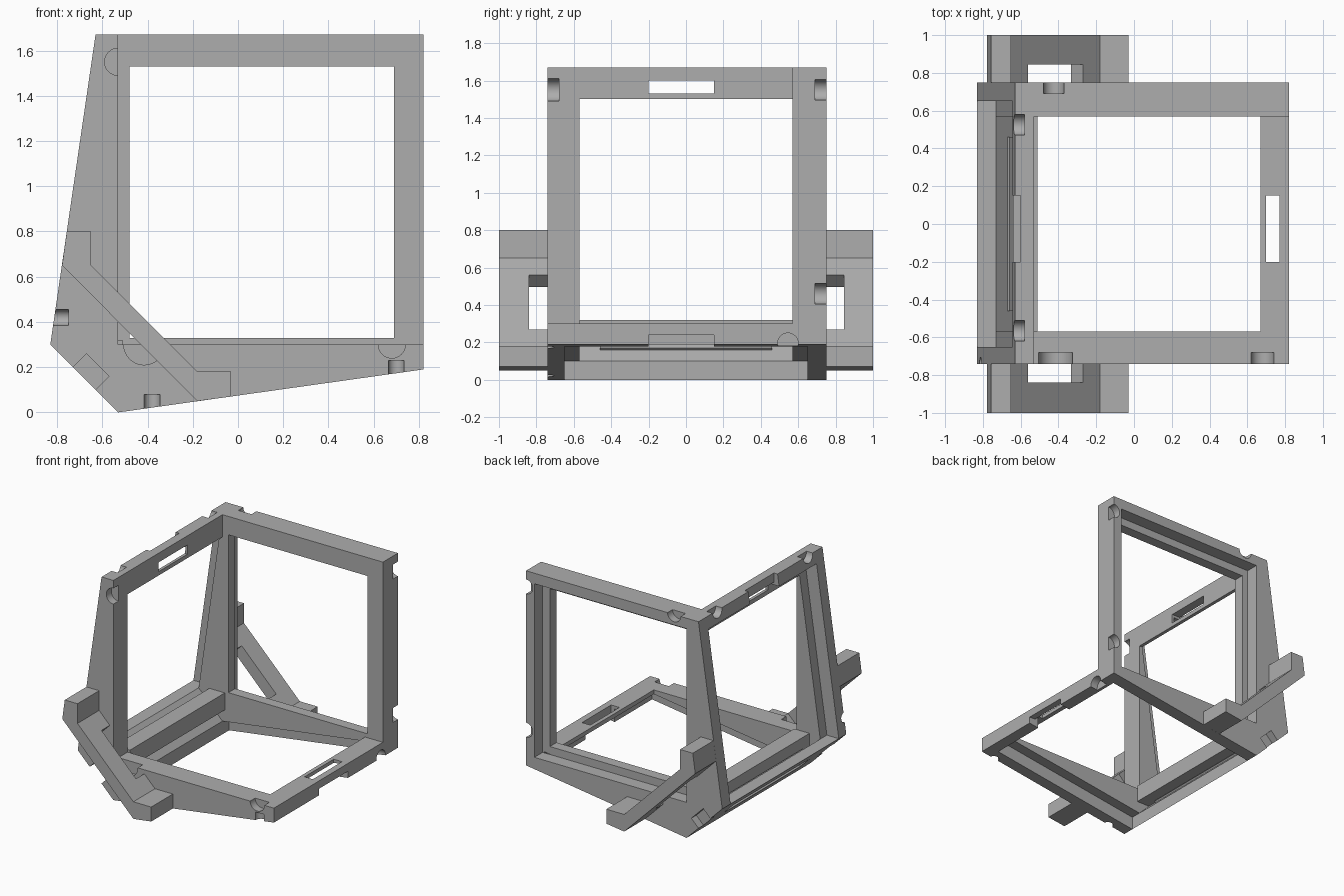
import bpy, bmesh, math
from mathutils import Matrix, Vector

if "Cube" in bpy.data.objects:
    bpy.data.objects.remove(bpy.data.objects["Cube"])

grey = bpy.data.materials.new("plain_grey")
grey.use_nodes = True
COLOUR = (0.42, 0.42, 0.42, 1)
grey.diffuse_color = COLOUR
grey.node_tree.nodes["Principled BSDF"].inputs["Base Color"].default_value = COLOUR

Y0, Y1 = -0.74, 0.75       # front and back of the body
OPEN, STEP = 0.57, 0.65    # half widths of the openings and of their rebates


def finish(bm, name):
    bmesh.ops.recalc_face_normals(bm, faces=bm.faces)
    mesh = bpy.data.meshes.new(name)
    bm.to_mesh(mesh)
    bm.free()
    mesh.materials.append(grey)
    obj = bpy.data.objects.new(name, mesh)
    bpy.context.collection.objects.link(obj)
    return obj


def prism(name, profile, y0, y1):
    """Extrude an x-z outline along y."""
    bm = bmesh.new()
    face = bm.faces.new([bm.verts.new((x, y0, z)) for x, z in profile])
    new = bmesh.ops.extrude_face_region(bm, geom=[face])["geom"]
    bmesh.ops.translate(bm, vec=(0, y1 - y0, 0),
                        verts=[v for v in new if isinstance(v, bmesh.types.BMVert)])
    return finish(bm, name)


def box(name, x0, x1, y0, y1, z0, z1):
    return prism(name, [(x0, z0), (x1, z0), (x1, z1), (x0, z1)], y0, y1)


def rod(axis, centre, radius, length):
    """Round cutter along one axis."""
    bm = bmesh.new()
    turn = Vector((0, 0, 1)).rotation_difference(Vector(axis)).to_matrix().to_4x4()
    bmesh.ops.create_cone(bm, cap_ends=True, segments=32, radius1=radius, radius2=radius,
                          depth=length, matrix=Matrix.Translation(centre) @ turn)
    return finish(bm, "round_cutter")


def cut(targets, cutter):
    for obj in targets:
        mod = obj.modifiers.new("cut", 'BOOLEAN')
        mod.operation = 'DIFFERENCE'
        mod.solver = 'EXACT'
        mod.object = cutter
        bpy.context.view_layer.objects.active = obj
        bpy.ops.object.modifier_apply(modifier=mod.name)
    bpy.data.objects.remove(cutter)


# Tapered side wall and floor, joined at a chamfered corner
body = prism("wall_and_floor", [(-0.83, 0.3), (-0.63, 1.67), (-0.53, 1.67), (-0.53, 0.3),
                                (0.82, 0.3), (0.82, 0.19), (-0.53, 0)], Y0, Y1)
# Upright back frame
back = box("back_frame", -0.53, 0.82, OPEN, Y1, 0.3, 1.67)
both = [body, back]

# Openings and stepped rebates of the three frames
cut([body], box("c", -1, -0.4, -OPEN, OPEN, 0.32, 1.5))
cut([body], box("c", -0.51, 0.67, -OPEN, OPEN, -0.2, 0.5))
cut([back], box("c", -0.48, 0.69, 0.4, 1, 0.33, 1.53))
cut([body], prism("c", [(-1, 0.3), (-0.73, 0.3), (-0.545, 1.58), (-1, 1.58)], -STEP, STEP))
cut([body], prism("c", [(-0.53, -0.2), (-0.53, 0.1), (0.74, 0.278), (0.74, -0.2)], -STEP, STEP))
cut(both, box("c", -0.53, 0.75, STEP, 1, 0.27, 1.59))

# Hollow behind the chamfer, and the long slot through it
cut([body], prism("c", [(-0.73, 0.3), (-0.73, 0.33), (-0.64, 0.33), (-0.64, 0.19),
                        (-0.5, 0.19), (-0.5, 0.1), (-0.53, 0.1)], -OPEN, OPEN))
cut([body], prism("c", [(-0.78, 0.13), (-0.66, 0.25), (-0.58, 0.17), (-0.7, 0.05)], -0.46, 0.46))
# Notches at the chamfer ends
for y in (Y0, Y1):
    cut([body], prism("c", [(-0.76, 0.17), (-0.67, 0.26), (-0.57, 0.16), (-0.66, 0.07)],
                      y - 0.06, y + 0.06))

# Inner corner bar lip
box("corner_lip", -0.54, -0.51, -OPEN, OPEN, 0.29, 0.32)

# Slots in the wall's top bar and the floor's outer bar
cut([body], box("c", -0.9, -0.4, -0.2, 0.15, 1.53, 1.6))
cut([body], box("c", -0.7, -0.6, -0.2, 0.15, 1.55, 1.8))
cut([body], box("c", 0.7, 0.77, -0.2, 0.15, 0, 0.5))
cut([body], box("c", 0.73, 0.9, -0.2, 0.15, 0.1, 0.24))

# Round notches along y, on the front and back edges
for x, z, r, y in ((-0.53, 1.55, 0.06, Y0), (-0.415, 0.3, 0.09, Y0), (0.68, 0.3, 0.06, Y0),
                   (0.82, 1.55, 0.055, Y1), (0.82, 0.46, 0.055, Y1), (-0.425, 1.67, 0.055, Y1)):
    cut(both, rod((0, 1, 0), (x, y, z), r, 0.12))
# Round notches in the wall top, floor edge, floor underside and wall face
for y in (0.525, -0.565):
    cut([body], rod((1, 0, 0), (-0.64, y, 1.67), 0.055, 0.12))
cut([body], rod((1, 0, 0), (0.82, 0.545, 0.195), 0.055, 0.12))
for x, z in ((-0.38, 0.02), (0.7, 0.17)):
    cut([body], rod((0, 0, 1), (x, Y0, z), 0.035, 0.12))
cut([body], rod((1, 0, 0), (-0.81, Y0, 0.42), 0.035, 0.12))

# Diagonal outrigger brackets with a window beside the body
for name, inner, outer, window in (("front_bracket", Y0, -1, -0.84), ("back_bracket", Y1, 1, 0.845)):
    bracket = prism(name, [(-0.757, 0.8), (-0.65, 0.8), (-0.65, 0.65), (-0.18, 0.18), (-0.03, 0.18),
                           (-0.03, 0.07), (-0.18, 0.05), (-0.778, 0.65)], inner, outer)
    cut([bracket], prism("c", [(-0.69, 0.43), (-0.51, 0.61), (-0.22, 0.32), (-0.4, 0.14)],
                         inner * 0.9, window))

# Crisp flat faces, smooth round notches
for obj in bpy.context.collection.objects:
    if obj.type == 'MESH' and obj.data.materials and obj.data.materials[0] == grey:
        bpy.ops.object.select_all(action='DESELECT')
        obj.select_set(True)
        bpy.context.view_layer.objects.active = obj
        bpy.ops.object.shade_smooth_by_angle(angle=math.radians(30))
